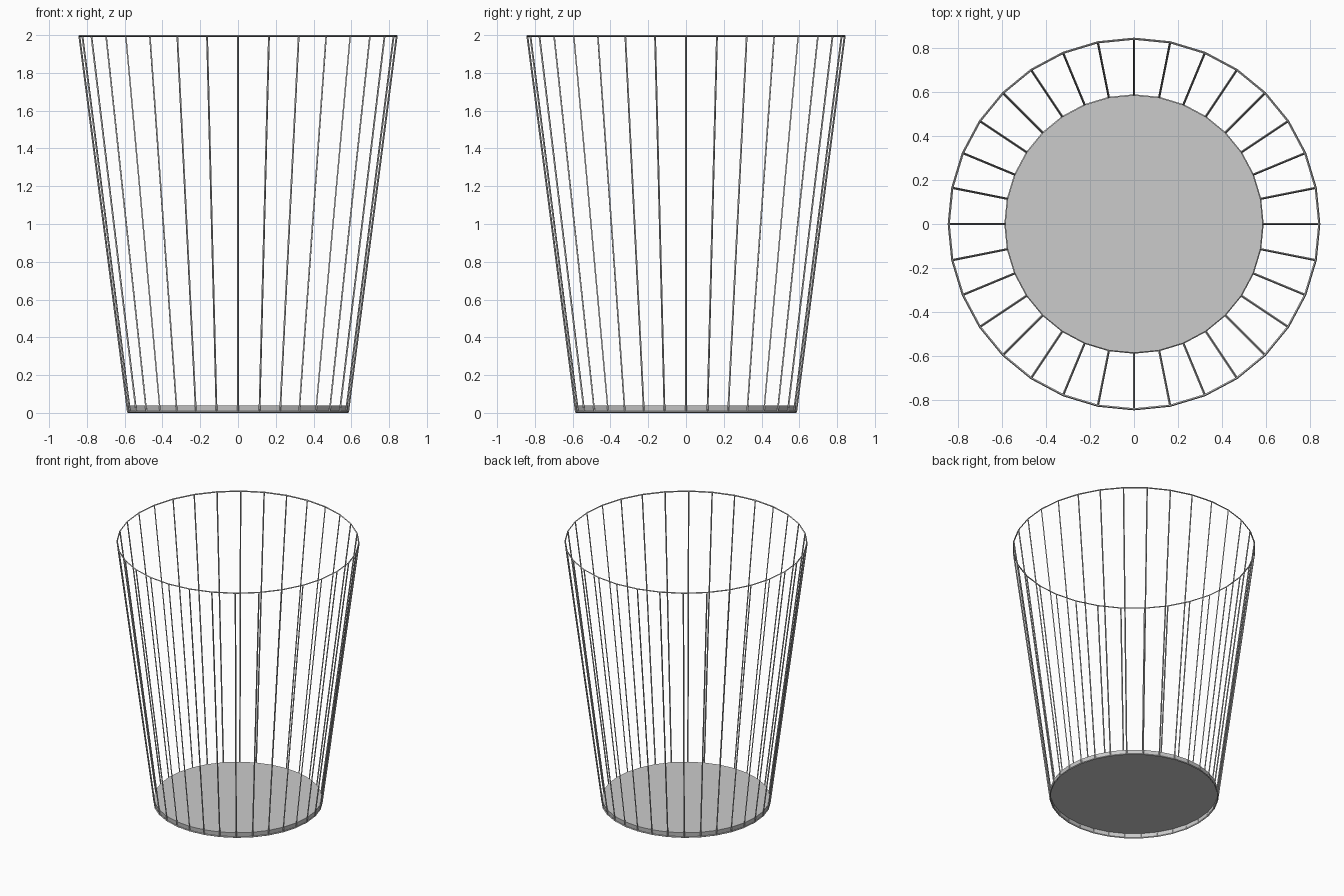
import bpy, bmesh, math

if "Cube" in bpy.data.objects:
    bpy.data.objects.remove(bpy.data.objects["Cube"])

SIDES = 32
R_LOW, R_TOP, WIRE = 0.583, 0.84, 0.01


def ring(bm, r, z):
    return [bm.verts.new((r * math.cos(2 * math.pi * i / SIDES),
                          r * math.sin(2 * math.pi * i / SIDES), z))
            for i in range(SIDES)]


def band(bm, a, b):
    for i in range(SIDES):
        j = (i + 1) % SIDES
        bm.faces.new((a[i], a[j], b[j], b[i]))


def finish(bm, name):
    mesh = bpy.data.meshes.new(name)
    bm.to_mesh(mesh)
    bm.free()
    obj = bpy.data.objects.new(name, mesh)
    bpy.context.collection.objects.link(obj)
    return obj


# Wire basket: tapered open tube turned into thin rods and two hoops
bm = bmesh.new()
band(bm, ring(bm, R_LOW, WIRE / 2), ring(bm, R_TOP, 2 - WIRE / 2))
basket = finish(bm, "wire_basket")
mod = basket.modifiers.new("wire", 'WIREFRAME')
mod.thickness = WIRE
mod.use_boundary = True
mod.use_even_offset = True

# Base plate: shallow cap, open underneath, with a short rim
bm = bmesh.new()
top = ring(bm, 0.584, 0.04)
band(bm, ring(bm, 0.58, 0.004), top)
bm.faces.new(top)
finish(bm, "base_plate")
